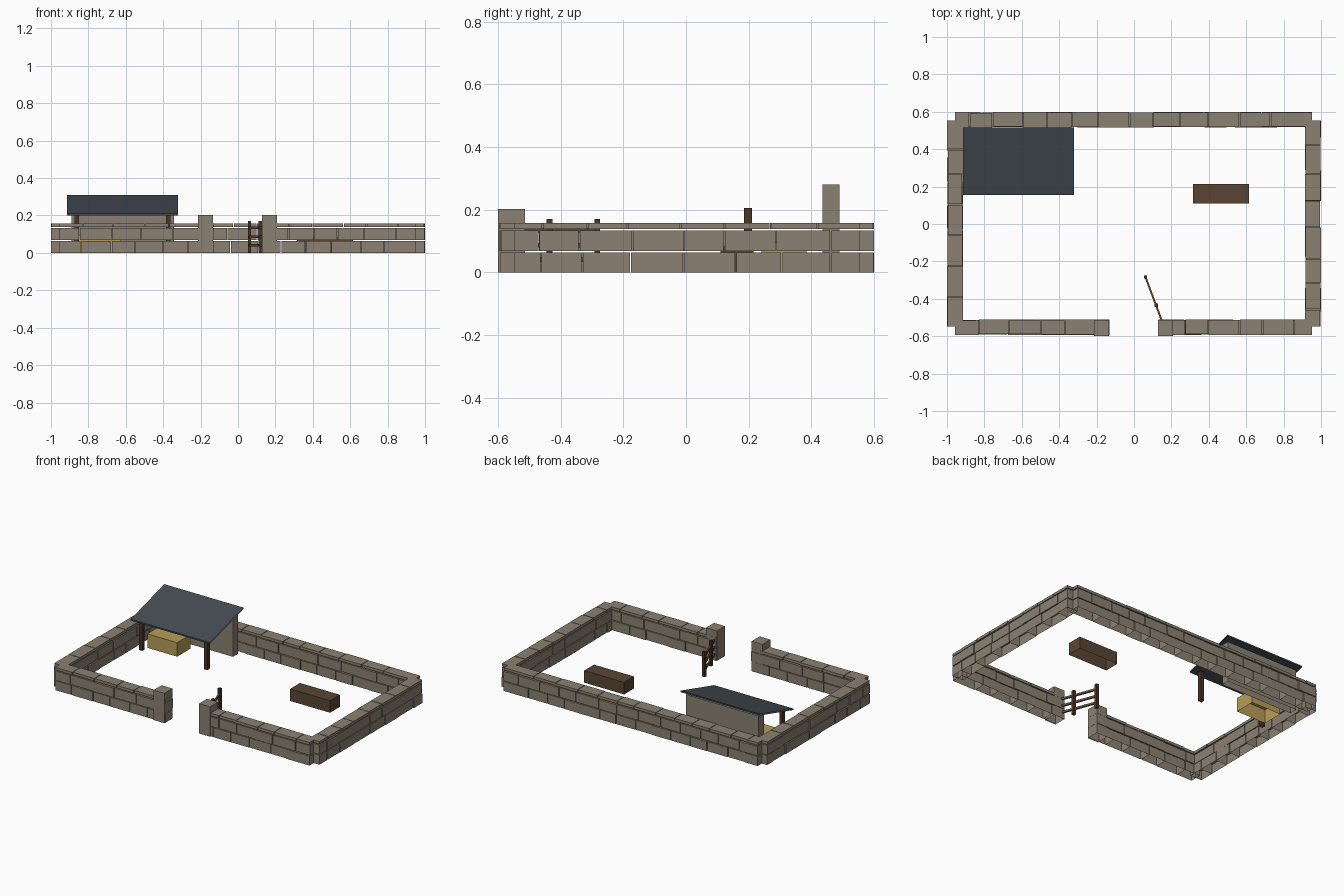
import bpy, bmesh, random
from math import atan2, hypot
from mathutils import Matrix, Vector

random.seed(7)
old = bpy.data.objects.get("Cube")
if old:
    bpy.data.objects.remove(old, do_unlink=True)


def material(name, rgb):
    m = bpy.data.materials.new(name)
    m.use_nodes = True
    m.diffuse_color = (*rgb, 1)
    m.node_tree.nodes["Principled BSDF"].inputs["Base Color"].default_value = (*rgb, 1)
    return m


stone = material("stone", (0.26, 0.22, 0.17))
slate = material("slate", (0.058, 0.071, 0.086))
dark_wood = material("dark wood", (0.065, 0.035, 0.02))
rail_wood = material("rail wood", (0.13, 0.08, 0.048))
trough_wood = material("trough wood", (0.1, 0.06, 0.034))
straw = material("straw", (0.48, 0.34, 0.1))


def add_box(bm, lo, hi):
    """Axis-aligned box; boxes resting on the ground have no underside."""
    lo, hi = Vector(lo), Vector(hi)
    mat = Matrix.Translation((lo + hi) / 2) @ Matrix.Diagonal((*(hi - lo), 1))
    verts = bmesh.ops.create_cube(bm, size=1, matrix=mat)["verts"]
    if lo.z < 0.001:
        under = [f for f in verts[0].link_faces[:] + verts[-1].link_faces[:]
                 if f.calc_center_median().z < 0.001]
        bmesh.ops.delete(bm, geom=list(set(under)), context="FACES_ONLY")
    return verts


def finish(name, bm, mat):
    mesh = bpy.data.meshes.new(name)
    bm.to_mesh(mesh)
    bm.free()
    mesh.materials.append(mat)
    obj = bpy.data.objects.new(name, mesh)
    bpy.context.collection.objects.link(obj)
    return obj


def box(name, lo, hi, mat):
    bm = bmesh.new()
    add_box(bm, lo, hi)
    return finish(name, bm, mat)


# Dry stone walls: two block courses and a thin cap course
COURSES = ((0, 0.064), (0.069, 0.133), (0.139, 0.157))


def wall(name, start, end, near, far, along_x):
    bm = bmesh.new()
    for z0, z1 in COURSES:
        cuts, pos = [start], start + random.uniform(0.07, 0.16)
        while pos < end - 0.06:
            cuts.append(pos)
            pos += random.uniform(0.12, 0.175)
        cuts.append(end)
        for a, b in zip(cuts, cuts[1:]):
            a, b = a + 0.002, b - 0.002
            n = near + random.uniform(0, 0.006)
            f = far - random.uniform(0, 0.006)
            if along_x:
                add_box(bm, (a, n, z0), (b, f, z1))
            else:
                add_box(bm, (n, a, z0), (f, b, z1))
    return finish(name, bm, stone)


wall("back_wall", -0.96, 0.955, 0.515, 0.6, True)
wall("right_wall", -0.55, 0.555, -1, -0.913, False)
wall("left_wall", -0.55, 0.555, 0.913, 1, False)
wall("front_wall_right", -0.96, -0.13, -0.595, -0.51, True)
wall("front_wall_left", 0.13, 0.955, -0.595, -0.51, True)

# Gate piers
box("gate_pier_right", (-0.215, -0.6, 0), (-0.133, -0.514, 0.203), stone)
box("gate_pier_left", (0.127, -0.6, 0), (0.209, -0.514, 0.203), stone)

# Shelter: rear wall, posts and a thin sloping roof open at its ends
box("shelter_back_wall", (-0.89, 0.435, 0), (-0.343, 0.49, 0.28), stone)
for side, x in (("right", -0.862), ("left", -0.373)):
    box(f"shelter_post_{side}", (x - 0.013, 0.185, 0), (x + 0.013, 0.211, 0.205), dark_wood)

bm = bmesh.new()
verts = add_box(bm, (-0.915, 0.155, 0.2), (-0.32, 0.515, 0.21))
for v in verts:
    v.co.z += (v.co.y - 0.155) / 0.36 * 0.1
ends = [f for f in bm.faces if abs(f.normal.x) > 0.9]
bmesh.ops.delete(bm, geom=ends, context="FACES_ONLY")
finish("shelter_roof", bm, slate)

# Straw bale and trough
box("straw_bale", (-0.85, 0.24, 0), (-0.625, 0.385, 0.095), straw)
box("trough", (0.315, 0.11, 0), (0.615, 0.215, 0.082), trough_wood)

# Open gate: three rails swung inward on two uprights
hinge, tip = Vector((0.148, -0.515, 0)), Vector((0.06, -0.28, 0))
span = tip - hinge
turn = Matrix.Translation((hinge + tip) / 2) @ Matrix.Rotation(atan2(span.y, span.x), 4, "Z")
half = hypot(span.x, span.y) / 2
bm = bmesh.new()
for z in (0.04, 0.087, 0.135):
    add_box(bm, (-half, -0.005, z - 0.007), (half, 0.005, z + 0.007))
bm.transform(turn)
finish("gate_rails", bm, rail_wood)
for name, t in (("gate_post_middle", 0.34), ("gate_post_end", 0.985)):
    p = hinge + span * t
    box(name, (p.x - 0.009, p.y - 0.009, 0), (p.x + 0.009, p.y + 0.009, 0.17), dark_wood)
